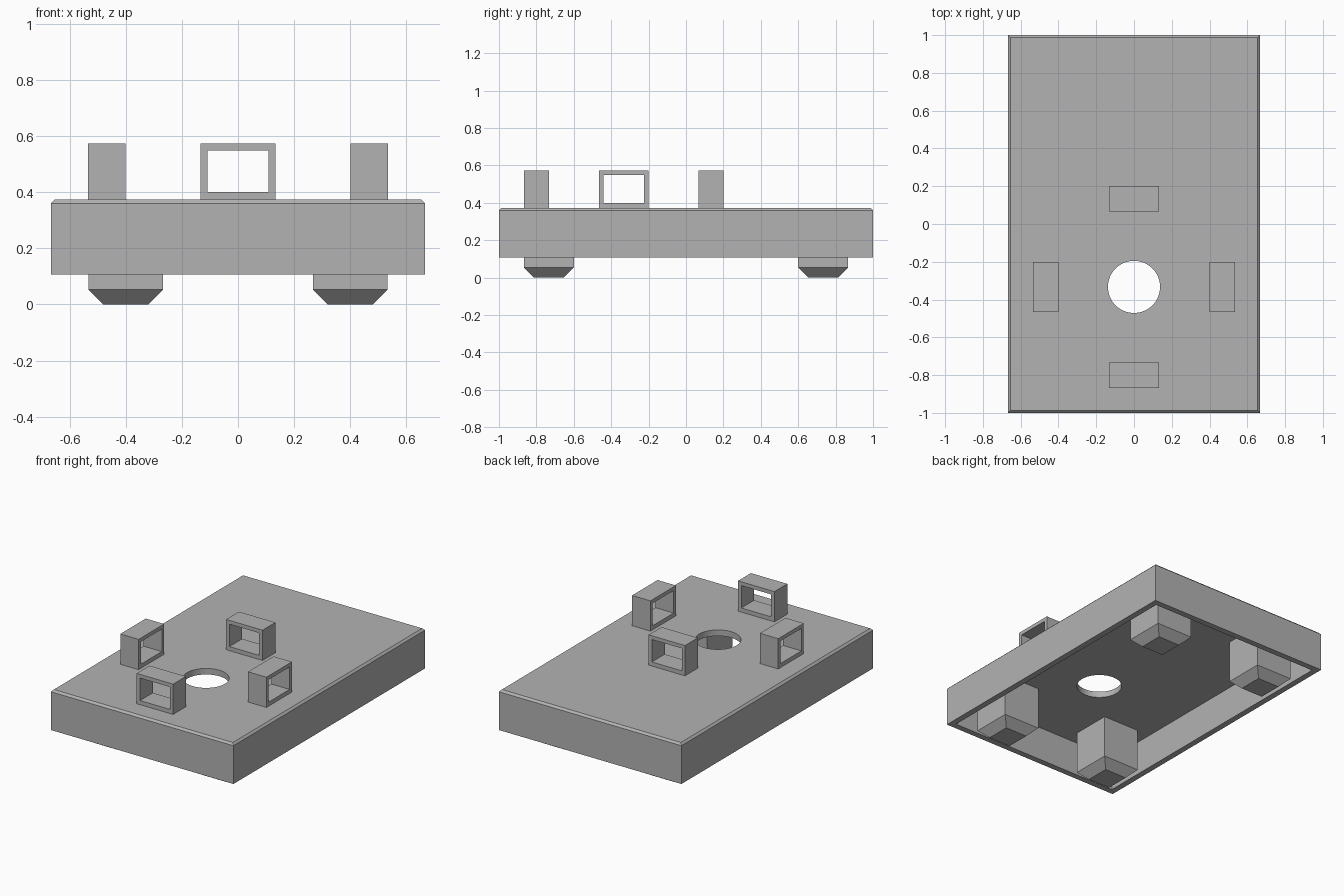
import bpy
import bmesh
from mathutils import Matrix, Vector

cube = bpy.data.objects.get("Cube")
if cube:
    bpy.data.objects.remove(cube, do_unlink=True)

# Single plain grey finish
grey = bpy.data.materials.new("plain_grey")
grey.use_nodes = True
GREY = (0.45, 0.45, 0.45, 1.0)
grey.diffuse_color = GREY
grey.node_tree.nodes["Principled BSDF"].inputs["Base Color"].default_value = GREY


def make_object(name, bm):
    mesh = bpy.data.meshes.new(name)
    bmesh.ops.recalc_face_normals(bm, faces=bm.faces)
    bm.to_mesh(mesh)
    bm.free()
    mesh.materials.append(grey)
    obj = bpy.data.objects.new(name, mesh)
    bpy.context.collection.objects.link(obj)
    return obj


def box_bmesh(low, high):
    low, high = Vector(low), Vector(high)
    bm = bmesh.new()
    bmesh.ops.create_cube(bm, size=1, matrix=Matrix.Translation((low + high) / 2)
                          @ Matrix.Diagonal((high - low).to_4d()))
    return bm


def box(name, low, high):
    return make_object(name, box_bmesh(low, high))


def cut(target, cutter):
    """Subtract the cutter, then throw it away."""
    mod = target.modifiers.new("cut", 'BOOLEAN')
    mod.operation = 'DIFFERENCE'
    mod.solver = 'EXACT'
    mod.object = cutter
    bpy.context.view_layer.objects.active = target
    bpy.ops.object.modifier_apply(modifier=mod.name)
    bpy.data.objects.remove(cutter, do_unlink=True)


HALF_X, HALF_Y = 0.667, 1.0
BASE, TOP = 0.107, 0.373
WALL = 0.04
HOLE_Y = -0.333

# Shell with a chamfer round its top edge
bm = box_bmesh((-HALF_X, -HALF_Y, BASE), (HALF_X, HALF_Y, TOP))
rim = [e for e in bm.edges if all(v.co.z > TOP - 0.01 for v in e.verts)]
bmesh.ops.bevel(bm, geom=rim, offset=0.013, segments=1, affect='EDGES')
shell = make_object("shell", bm)

# Hollow underside
cut(shell, box("cavity_cutter", (WALL - HALF_X, WALL - HALF_Y, BASE - 0.1),
               (HALF_X - WALL, HALF_Y - WALL, TOP - WALL)))

# Round hole through the top plate
bm = bmesh.new()
bmesh.ops.create_cone(bm, cap_ends=True, segments=64, radius1=0.138, radius2=0.138,
                      depth=0.2, matrix=Matrix.Translation((0, HOLE_Y, TOP)))
cut(shell, make_object("hole_cutter", bm))

# Four square feet with tapered ends
FOOT, TAPER = 0.133, 0.053
for side, sx in (("left", 1), ("right", -1)):
    for end, sy in (("front", -1), ("back", 1)):
        cx, cy = sx * 0.4, sy * 0.733
        bm = box_bmesh((cx - FOOT, cy - FOOT, TAPER), (cx + FOOT, cy + FOOT, TOP - WALL))
        under = [f for f in bm.faces if f.normal.z < -0.9]
        tip = bmesh.ops.extrude_face_region(bm, geom=under)["geom"]
        bmesh.ops.delete(bm, geom=under, context='FACES_ONLY')
        for v in (g for g in tip if isinstance(g, bmesh.types.BMVert)):
            v.co.x += TAPER if v.co.x < cx else -TAPER
            v.co.y += TAPER if v.co.y < cy else -TAPER
            v.co.z = 0
        make_object(f"{end}_{side}_foot", bm)


# Four open loops standing around the hole
def loop(name, centre, along_x):
    def span(half_width, half_depth, z0, z1):
        hx, hy = (half_depth, half_width) if along_x else (half_width, half_depth)
        cx, cy = centre
        return (cx - hx, cy - hy, z0), (cx + hx, cy + hy, z1)
    body = box(name, *span(0.133, 0.067, TOP, TOP + 0.2))
    cut(body, box("opening_cutter", *span(0.109, 0.2, TOP + 0.027, TOP + 0.175)))


loop("left_loop", (0.467, HOLE_Y), True)
loop("right_loop", (-0.467, HOLE_Y), True)
loop("front_loop", (0, -0.8), False)
loop("back_loop", (0, 0.133), False)
